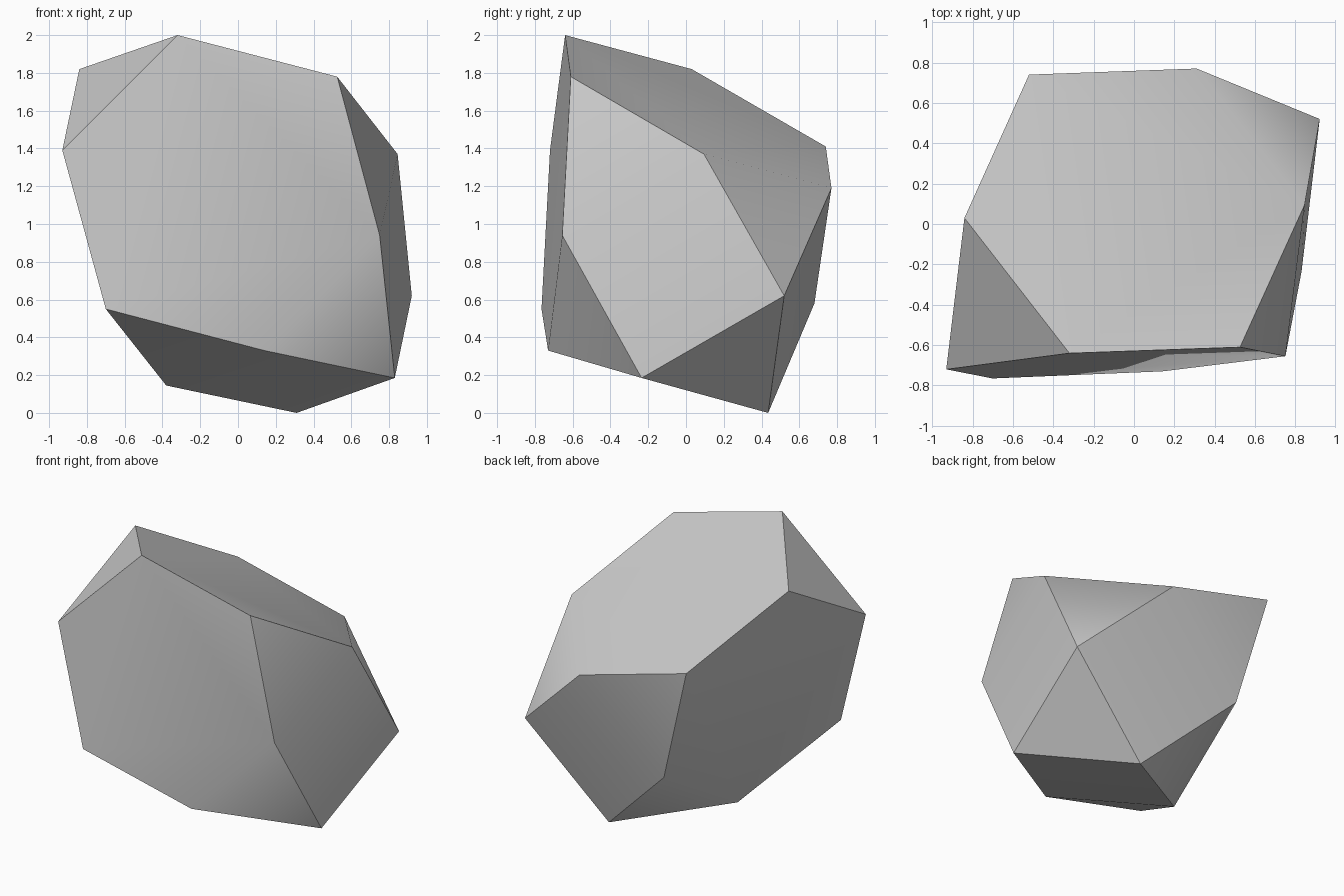
import bpy
import bmesh
from math import radians

default_cube = bpy.data.objects.get("Cube")
if default_cube:
    bpy.data.objects.remove(default_cube, do_unlink=True)


def make_material(name, colour):
    material = bpy.data.materials.new(name)
    material.use_nodes = True
    material.diffuse_color = colour
    shader = material.node_tree.nodes["Principled BSDF"]
    shader.inputs["Base Color"].default_value = colour
    return material


def make_boulder(name, corners, material):
    """Wrap a faceted convex solid around its corner points."""
    bm = bmesh.new()
    for corner in corners:
        bm.verts.new(corner)
    bmesh.ops.convex_hull(bm, input=bm.verts[:])
    # Merge the coplanar triangles into broad facets
    bmesh.ops.dissolve_limit(bm, angle_limit=radians(9),
                             verts=bm.verts[:], edges=bm.edges[:])
    bmesh.ops.recalc_face_normals(bm, faces=bm.faces[:])
    mesh = bpy.data.meshes.new(name)
    bm.to_mesh(mesh)
    bm.free()
    mesh.materials.append(material)
    boulder = bpy.data.objects.new(name, mesh)
    bpy.context.collection.objects.link(boulder)
    return boulder


# Corners of the cut stone, ring by ring from the crown down
crown = [(-.32, -.64, 2), (-.84, .03, 1.82), (.525, -.61, 1.78)]
shoulder = [(.845, .095, 1.37), (-.93, -.72, 1.39),
            (-.52, .74, 1.41), (.31, .77, 1.19)]
waist = [(.75, -.655, .94), (.92, .52, .62),
         (-.7, -.765, .55), (-.3, .68, .58)]
foot = [(.14, -.73, .33), (.83, -.235, .185),
        (-.38, -.045, .145), (.31, .435, 0)]

stone_grey = make_material("stone grey", (.6, .6, .6, 1))
boulder = make_boulder("boulder", crown + shoulder + waist + foot, stone_grey)

# Soft shading over the shallow folds, crisp main edges
bpy.ops.object.select_all(action="DESELECT")
boulder.select_set(True)
bpy.context.view_layer.objects.active = boulder
bpy.ops.object.shade_smooth_by_angle(angle=radians(48))
